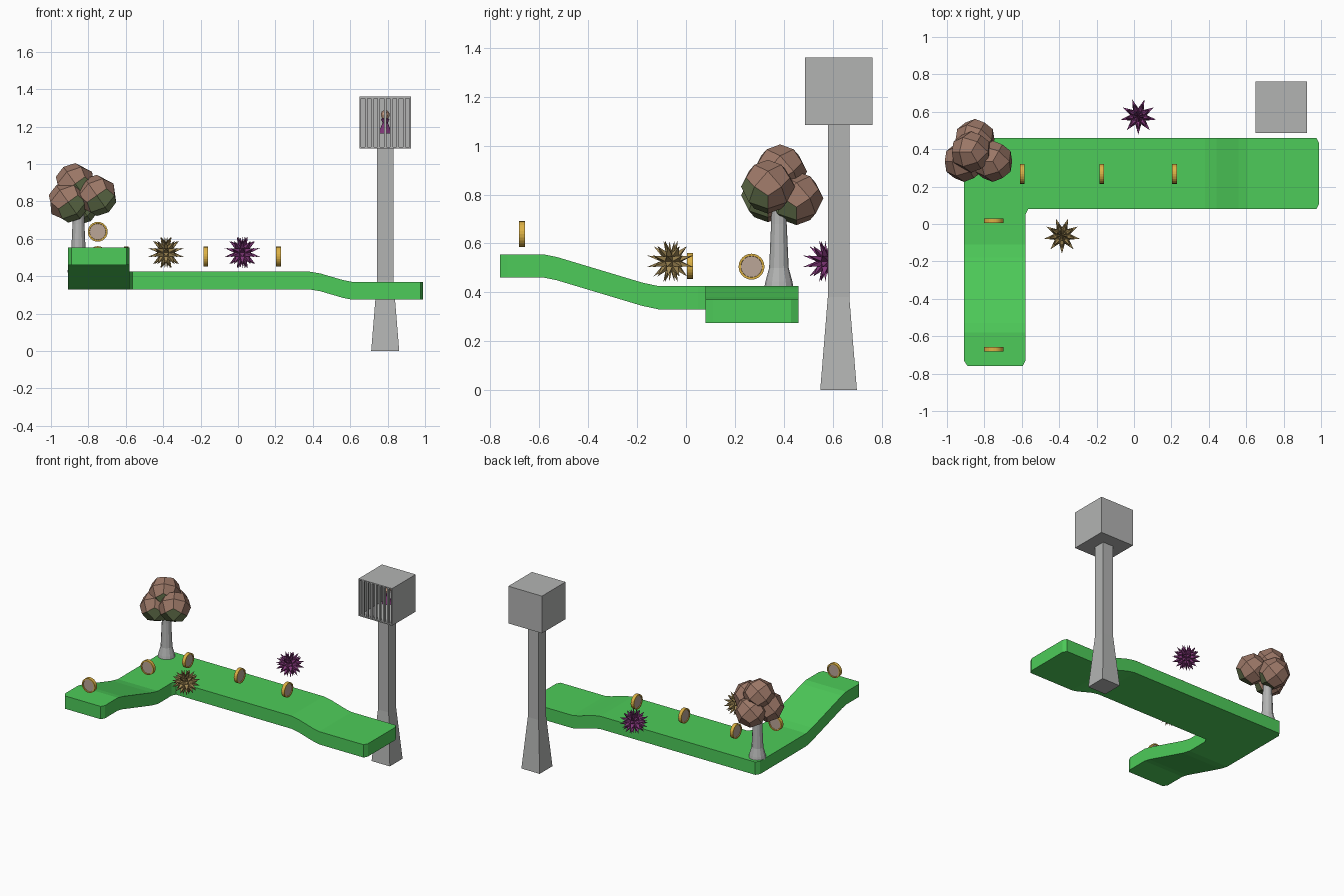
import bpy, bmesh, math
from mathutils import Vector, Matrix

if "Cube" in bpy.data.objects:
    bpy.data.objects.remove(bpy.data.objects["Cube"])

def mat(name, c):
    m = bpy.data.materials.new(name)
    m.diffuse_color = (*c, 1)
    m.use_nodes = True
    m.node_tree.nodes["Principled BSDF"].inputs["Base Color"].default_value = m.diffuse_color
    return m

GRASS = mat("grass green", (0.075, 0.60, 0.10))
STONE = mat("stone grey", (0.45, 0.455, 0.45))
BROWN = mat("leaf brown", (0.33, 0.185, 0.135))
OLIVE = mat("leaf olive", (0.16, 0.21, 0.09))
GOLD = mat("coin gold", (0.72, 0.44, 0.06))
FACE = mat("coin face", (0.50, 0.38, 0.31))
TAN = mat("spike tan", (0.36, 0.25, 0.09))
PURPLE = mat("purple", (0.23, 0.04, 0.20))
SKIN = mat("skin", (0.60, 0.36, 0.24))

def finish(name, bm, *mats, loc=(0, 0, 0)):
    bmesh.ops.recalc_face_normals(bm, faces=bm.faces)
    me = bpy.data.meshes.new(name)
    bm.to_mesh(me)
    bm.free()
    for m in mats:
        me.materials.append(m)
    ob = bpy.data.objects.new(name, me)
    ob.location = loc
    bpy.context.collection.objects.link(ob)
    return ob

def lathe(name, prof, n, m, loc, turn=0.0):
    """Stack of n-sided rings from (radius, height) pairs, closed at both ends."""
    bm = bmesh.new()
    rings = [[bm.verts.new((r * math.cos(turn + math.tau * i / n),
                            r * math.sin(turn + math.tau * i / n), z)) for i in range(n)]
             for r, z in prof]
    for a, b in zip(rings, rings[1:]):
        for i in range(n):
            bm.faces.new((a[i], a[(i + 1) % n], b[(i + 1) % n], b[i]))
    bm.faces.new(rings[0])
    bm.faces.new(rings[-1])
    return finish(name, bm, m, loc=loc)

def interp(t, pts):
    if t <= pts[0][0]:
        return pts[0][1]
    for (a, u), (b, v) in zip(pts, pts[1:]):
        if t <= b:
            return u + (v - u) * (t - a) / (b - a)
    return pts[-1][1]

# L-shaped path with ramps: flat outline, cut into strips, extruded, then lifted
outline = [(-0.89, -0.76), (-0.595, -0.76), (-0.58, -0.73), (-0.58, 0.05), (-0.565, 0.08),
           (0.975, 0.08), (0.99, 0.11), (0.99, 0.43), (0.975, 0.46), (-0.89, 0.46),
           (-0.91, 0.43), (-0.91, -0.73)]
y_ramp = [(-0.58, 0.13), (-0.53, 0.12), (-0.18, 0.015), (-0.11, 0.0)]
x_ramp = [(0.38, 0.0), (0.44, -0.01), (0.56, -0.045), (0.61, -0.055)]
bm = bmesh.new()
bm.faces.new([bm.verts.new((x, y, 0.425)) for x, y in outline])
for axis, pts in ((0, x_ramp), (1, y_ramp)):
    for p, _ in pts:
        no = Vector((0, 0, 0))
        no[axis] = 1
        bmesh.ops.bisect_plane(bm, geom=bm.verts[:] + bm.edges[:] + bm.faces[:],
                               plane_co=no * p, plane_no=no, dist=1e-5)
ext = bmesh.ops.extrude_face_region(bm, geom=bm.faces[:])
for v in ext["geom"]:
    if isinstance(v, bmesh.types.BMVert):
        v.co.z -= 0.095
for v in bm.verts:
    v.co.z += interp(v.co.y, y_ramp) + interp(v.co.x, x_ramp)
finish("path", bm, GRASS)

# Tower: tapered square pillar
TX, TY = 0.787, 0.624
q = math.sqrt(2)
lathe("tower_pillar", [(0.075 * q, 0), (0.044 * q, 0.38), (0.044 * q, 1.09)], 4, STONE,
      (TX, TY, 0), math.pi / 4)

# Cage: box with its front opened, given wall thickness
bm = bmesh.new()
bmesh.ops.create_cube(bm, size=0.276)
front = min(bm.faces, key=lambda f: f.calc_center_median().y)
bmesh.ops.delete(bm, geom=[front], context='FACES_ONLY')
cage = finish("cage", bm, STONE, loc=(TX, TY, 1.222))
sol = cage.modifiers.new("walls", 'SOLIDIFY')
sol.thickness = 0.012
sol.offset = -1

# Cage bars
for i in range(7):
    bm = bmesh.new()
    bmesh.ops.create_cube(bm, size=1, matrix=Matrix.Diagonal((0.014, 0.014, 0.26, 1)))
    finish(f"cage_bar_{i}", bm, STONE, loc=(TX + (i - 3) * 0.034, TY - 0.129, 1.222))

# Captive figure: dress, head and hair
lathe("figure_dress", [(0.036, 1.163), (0.026, 1.19), (0.014, 1.22), (0.022, 1.24), (0.01, 1.25)],
      10, PURPLE, (TX, TY, 0))
for name, r, m, off in (("figure_head", 0.021, SKIN, (0, -0.006, 1.259)),
                        ("figure_hair", 0.025, BROWN, (0, 0.004, 1.264))):
    bm = bmesh.new()
    bmesh.ops.create_uvsphere(bm, u_segments=10, v_segments=7, radius=r)
    finish(name, bm, m, loc=(TX + off[0], TY + off[1], off[2]))

# Tree trunk
lathe("tree_trunk", [(0.06, 0.42), (0.055, 0.445), (0.04, 0.50), (0.032, 0.68), (0.032, 0.82)],
      12, STONE, (-0.853, 0.38, 0))

# Tree crown: rounded cubes standing on a corner, olive on faces turned right and down
stand = Vector((1, 1, 1)).rotation_difference(Vector((0, 0, 1))).to_matrix()
olive_dir = Vector((0.5, -0.55, -0.55)).normalized()
blobs = [(-0.870, 0.385, 0.895), (-0.908, 0.335, 0.797),
         (-0.755, 0.335, 0.832), (-0.850, 0.452, 0.785)]
for i, c in enumerate(blobs):
    bm = bmesh.new()
    bmesh.ops.create_cube(bm, size=2)
    bmesh.ops.subdivide_edges(bm, edges=bm.edges[:], cuts=1, use_grid_fill=True)
    verts = bm.verts[:]
    for v in verts:
        v.co = stand @ (v.co.normalized() * 0.11)
    # turn so that a hexagon corner points along y
    far = max(verts, key=lambda v: v.co.xy.length)
    ang = math.pi / 2 - math.atan2(far.co.y, far.co.x)
    bmesh.ops.rotate(bm, verts=verts, matrix=Matrix.Rotation(ang, 3, 'Z'))
    bm.normal_update()
    for f in bm.faces:
        f.material_index = 1 if f.calc_center_median().normalized().dot(olive_dir) > 0.55 else 0
    finish(f"tree_crown_{i}", bm, BROWN, OLIVE, loc=c)

# Coins: gold discs with a sunken face on both sides
def coin(name, loc, along_x):
    bm = bmesh.new()
    bmesh.ops.create_cone(bm, cap_ends=True, segments=24, radius1=0.053, radius2=0.053, depth=0.025)
    caps = [f for f in bm.faces if len(f.verts) > 4]
    bmesh.ops.inset_individual(bm, faces=caps, thickness=0.009)
    bmesh.ops.inset_individual(bm, faces=caps, thickness=0.001, depth=-0.004)
    for f in caps:
        f.material_index = 1
    rot = Matrix.Rotation(math.pi / 2, 3, 'Y' if along_x else 'X')
    bmesh.ops.rotate(bm, verts=bm.verts, matrix=rot)
    finish(name, bm, GOLD, FACE, loc=loc)

for i, x in enumerate((-0.597, -0.173, 0.217)):
    coin(f"coin_long_leg_{i}", (x, 0.268, 0.505), True)
for i, (y, z) in enumerate(((0.017, 0.508), (-0.67, 0.638))):
    coin(f"coin_short_leg_{i}", (-0.75, y, z), False)

# Spiky balls: every face of a small sphere drawn out to a point
def spiky(name, loc, m):
    bm = bmesh.new()
    bmesh.ops.create_uvsphere(bm, u_segments=9, v_segments=6, radius=0.045)
    tips = bmesh.ops.poke(bm, faces=bm.faces[:])["verts"]
    for v in tips:
        v.co = v.co.normalized() * 0.1
    for v in bm.verts:
        v.co.z *= 0.88
    finish(name, bm, m, loc=loc)

spiky("spiky_ball_front", (-0.385, -0.062, 0.527), TAN)
spiky("spiky_ball_back", (0.023, 0.575, 0.527), PURPLE)
